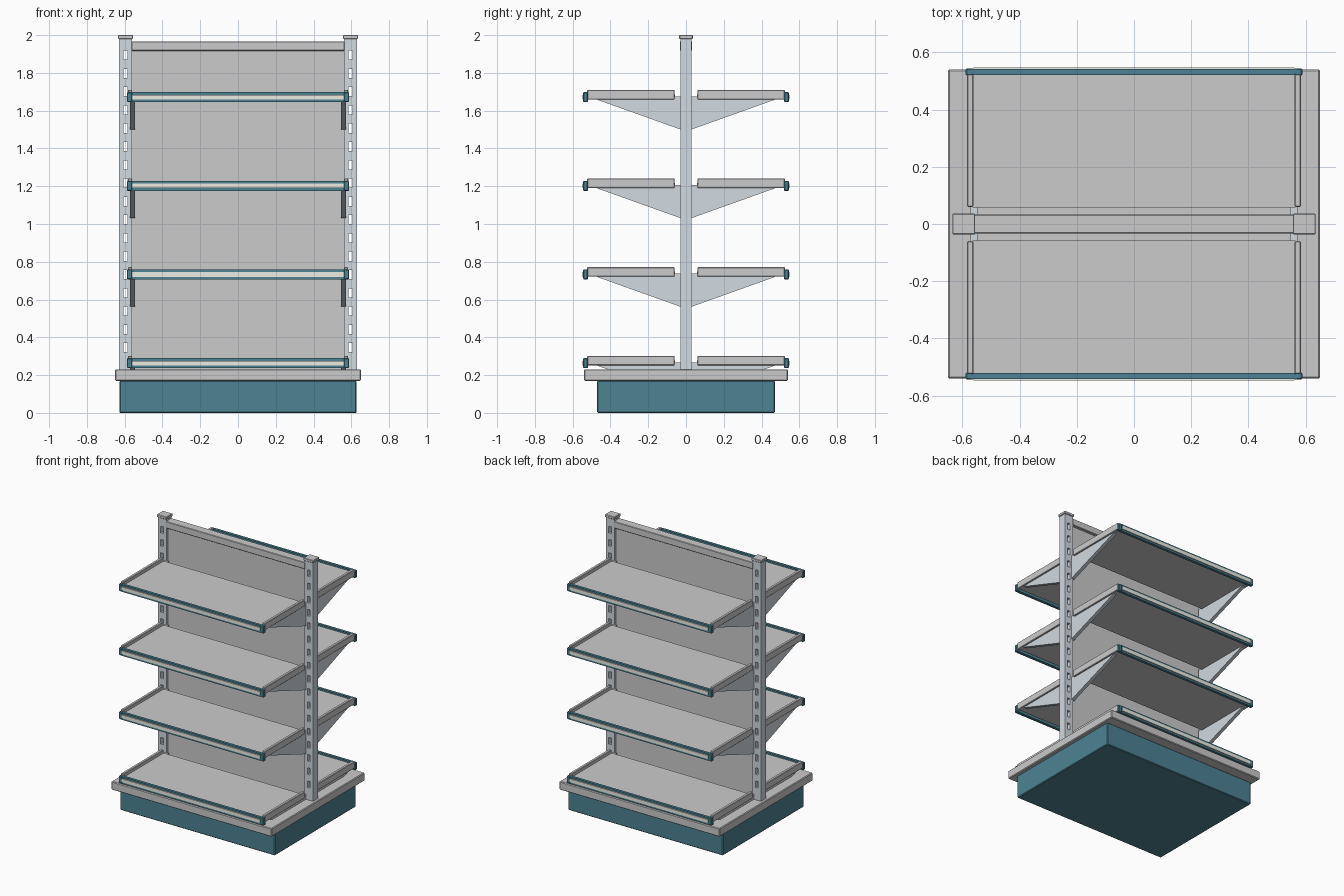
import bpy, bmesh

if "Cube" in bpy.data.objects:
    bpy.data.objects.remove(bpy.data.objects["Cube"])


def material(name, color):
    m = bpy.data.materials.new(name)
    m.diffuse_color = (*color, 1)
    m.use_nodes = True
    m.node_tree.nodes["Principled BSDF"].inputs["Base Color"].default_value = m.diffuse_color
    return m


TEAL = material("teal_paint", (0.075, 0.225, 0.29))
STEEL = material("blue_grey_steel", (0.64, 0.7, 0.75))
CREAM = material("cream_strip", (0.85, 0.84, 0.77))


def finish(name, bm, mat=None, bevel=0):
    bmesh.ops.recalc_face_normals(bm, faces=bm.faces)
    me = bpy.data.meshes.new(name)
    bm.to_mesh(me)
    bm.free()
    ob = bpy.data.objects.new(name, me)
    bpy.context.collection.objects.link(ob)
    if mat:
        me.materials.append(mat)
    if bevel:
        mod = ob.modifiers.new("edge_bevel", "BEVEL")
        mod.width, mod.segments = bevel, 1
    return ob


def add_box(bm, x, y, z):
    """Add a box given (min, max) pairs per axis."""
    verts = bmesh.ops.create_cube(bm, size=1)["verts"]
    for v in verts:
        for i, (a, b) in enumerate((x, y, z)):
            v.co[i] = (a + b) / 2 + v.co[i] * (b - a)


def box(name, x, y, z, mat=None, bevel=0):
    bm = bmesh.new()
    add_box(bm, x, y, z)
    return finish(name, bm, mat, bevel)


def prism(name, profile, x0, x1, mat):
    """Extrude a (y, z) outline along x."""
    bm = bmesh.new()
    face = bm.faces.new([bm.verts.new((x0, y, z)) for y, z in profile])
    ext = bmesh.ops.extrude_face_region(bm, geom=[face])["geom"]
    bmesh.ops.translate(bm, vec=(x1 - x0, 0, 0),
                        verts=[g for g in ext if isinstance(g, bmesh.types.BMVert)])
    return finish(name, bm, mat)


def span(s, a, b):
    """Mirror an interval by sign s."""
    return tuple(sorted((s * a, s * b)))


# Plinth and deck
box("base_plinth", (-0.628, 0.628), (-0.47, 0.47), (0, 0.17), TEAL, 0.005)
box("base_deck", (-0.65, 0.65), (-0.54, 0.54), (0.17, 0.231), None, 0.005)

# Back panel and top rail
box("back_panel", (-0.565, 0.565), (-0.012, 0.012), (0.22, 1.93))
box("top_rail", (-0.565, 0.565), (-0.033, 0.033), (1.917, 1.966), None, 0.003)

# Slotted uprights with caps
for s, side in ((-1, "left"), (1, "right")):
    post = box(f"{side}_upright", span(s, 0.561, 0.629), (-0.03, 0.03), (0.22, 1.985), STEEL)
    bm = bmesh.new()
    for i in range(17):
        z = 1.894 - i * 0.0968
        add_box(bm, span(s, 0.585, 0.606), (-0.1, 0.1), (z - 0.024, z + 0.024))
    cutter = finish(f"{side}_slot_cutter", bm)
    cutter.hide_render = True
    cutter.hide_set(True)
    cut = post.modifiers.new("slots", "BOOLEAN")
    cut.operation, cut.solver, cut.object = "DIFFERENCE", "EXACT", cutter
    box(f"{side}_upright_cap", span(s, 0.555, 0.635), (-0.036, 0.036), (1.98, 2.0), None, 0.003)

# Shelves on both faces
for level in range(4):
    t = 0.302 + level * 0.4693
    for f, face in ((-1, "front"), (1, "back")):
        tag = f"{face}_shelf_{level + 1}"
        # Tray floor and raised side lips
        box(f"{tag}_floor", (-0.565, 0.565), span(f, 0.058, 0.523), (t - 0.045, t - 0.024))
        for s, side in ((-1, "left"), (1, "right")):
            box(f"{tag}_{side}_lip", span(s, 0.5615, 0.583), span(f, 0.06, 0.523),
                (t - 0.05, t), None, 0.003)
            # Tapered support bracket
            outline = [(0.02, t - 0.034), (0.1, t - 0.034), (0.1, t - 0.045),
                       (0.47, t - 0.045), (0.47, t - 0.052), (0.03, t - 0.209), (0.02, t - 0.209)]
            prism(f"{tag}_{side}_bracket", [(f * y, z) for y, z in outline],
                  s * 0.546, s * 0.572, STEEL)
            # Trim end cap
            box(f"{tag}_{side}_trim_cap", span(s, 0.56, 0.588), span(f, 0.519, 0.544),
                (t - 0.065, t - 0.012), TEAL, 0.004)
        # Edge trim: backing, two rails and the price strip between them
        box(f"{tag}_trim_backing", (-0.57, 0.57), span(f, 0.521, 0.536), (t - 0.064, t - 0.013), TEAL)
        for n, z in (("upper", t - 0.025), ("lower", t - 0.065)):
            box(f"{tag}_{n}_trim_rail", (-0.57, 0.57), span(f, 0.525, 0.542), (z, z + 0.013), TEAL)
        box(f"{tag}_price_strip", (-0.56, 0.56), span(f, 0.53, 0.547), (t - 0.051, t - 0.026), CREAM)
